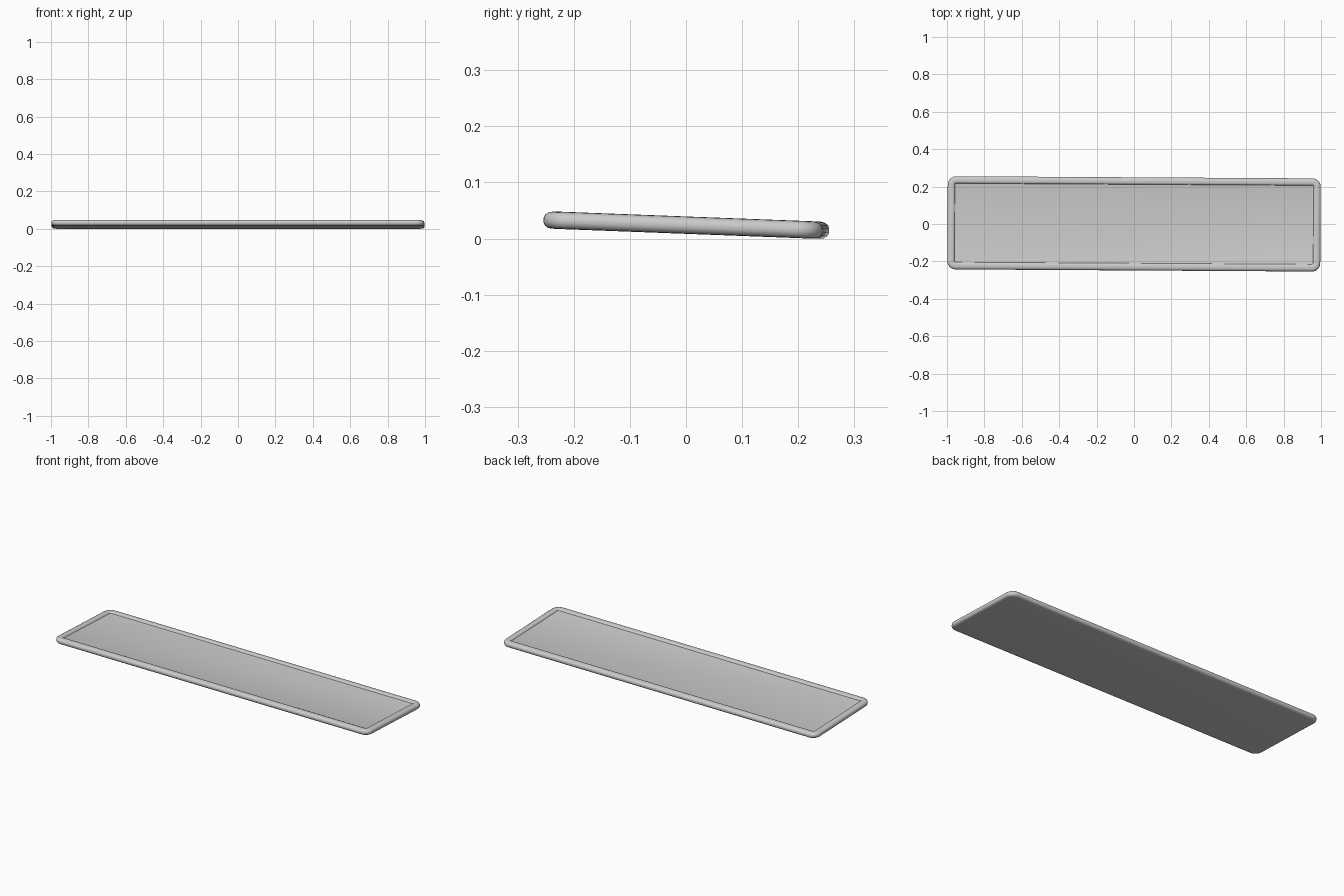
import bpy, bmesh, math
from mathutils import Matrix

if "Cube" in bpy.data.objects:
    bpy.data.objects.remove(bpy.data.objects["Cube"])

HX, HY = 0.997, 0.249      # half length and half width
CORNER = 0.045             # outer corner radius

# Rim cross-section: (inset from outer edge, height)
PROFILE = [
    (0.020, 0.000), (0.009, 0.001), (0.003, 0.005), (0.000, 0.011),
    (0.000, 0.019), (0.003, 0.025), (0.009, 0.029), (0.016, 0.0305),
    (0.026, 0.0305), (0.033, 0.029), (0.036, 0.026), (0.038, 0.022), (0.043, 0.0205),
]


def ring(bm, inset, z, steps=8):
    """Rounded rectangle of vertices, inset from the outline."""
    r = max(CORNER - inset, 0.006)
    cx, cy = HX - inset - r, HY - inset - r
    verts = []
    for i, (sx, sy) in enumerate([(1, 1), (-1, 1), (-1, -1), (1, -1)]):
        for k in range(steps + 1):
            a = math.pi / 2 * (i + k / steps)
            verts.append(bm.verts.new((sx * cx + r * math.cos(a),
                                       sy * cy + r * math.sin(a), z)))
    return verts


# Tray: rounded rim lofted around a recessed floor
bm = bmesh.new()
rings = [ring(bm, inset, z) for inset, z in PROFILE]
for a, b in zip(rings, rings[1:]):
    n = len(a)
    for i in range(n):
        j = (i + 1) % n
        bm.faces.new((a[i], a[j], b[j], b[i]))
bm.faces.new(rings[0][::-1])   # underside
bm.faces.new(rings[-1])        # recessed floor
bmesh.ops.recalc_face_normals(bm, faces=bm.faces)

# Slight lean towards the back and slight twist in plan, rested on the ground
bm.transform(Matrix.Rotation(-0.006, 4, 'Z') @ Matrix.Rotation(-0.038, 4, 'X'))
low = min(v.co.z for v in bm.verts)
bmesh.ops.translate(bm, verts=bm.verts, vec=(0, 0, -low))

mesh = bpy.data.meshes.new("shallow_tray")
bm.to_mesh(mesh)
bm.free()
tray = bpy.data.objects.new("shallow_tray", mesh)
bpy.context.collection.objects.link(tray)
bpy.context.view_layer.objects.active = tray
tray.select_set(True)
bpy.ops.object.shade_smooth_by_angle(angle=math.radians(35))
